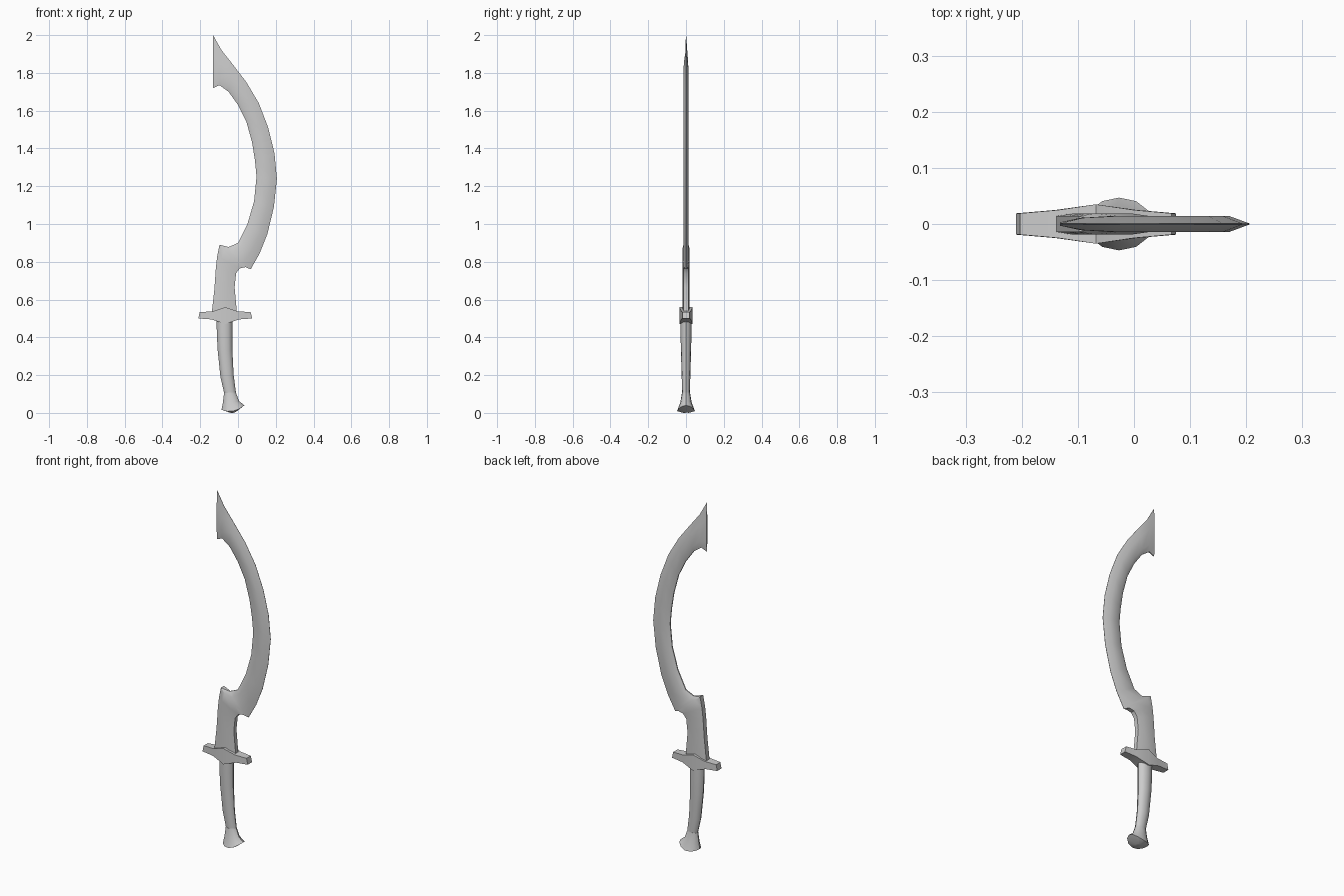
import bpy, bmesh
from math import sin, cos, pi

if "Cube" in bpy.data.objects:
    bpy.data.objects.remove(bpy.data.objects["Cube"])


def loft(name, rings, angle=35):
    """Skin a list of equal-sized vertex rings and cap both ends."""
    bm = bmesh.new()
    loops = [[bm.verts.new(p) for p in r] for r in rings]
    n = len(loops[0])
    for a, b in zip(loops, loops[1:]):
        for i in range(n):
            j = (i + 1) % n
            bm.faces.new((a[i], a[j], b[j], b[i]))
    bm.faces.new(loops[0])
    bm.faces.new(loops[-1])
    bmesh.ops.recalc_face_normals(bm, faces=bm.faces)
    me = bpy.data.meshes.new(name)
    bm.to_mesh(me)
    bm.free()
    ob = bpy.data.objects.new(name, me)
    bpy.context.collection.objects.link(ob)
    bpy.ops.object.select_all(action='DESELECT')
    ob.select_set(True)
    bpy.context.view_layer.objects.active = ob
    bpy.ops.object.shade_smooth_by_angle(angle=angle * pi / 180)
    return ob


def blade_ring(ox, oz, ix, iz, t, to, ti):
    """Section from outer edge to inner edge: bevel, flat, bevel."""
    half = [(0, to), (0.33, t), (0.8, t), (1, ti)]
    pts = half + [(f, -y) for f, y in reversed(half)]
    return [(ox + (ix - ox) * f, y, oz + (iz - oz) * f) for f, y in pts]


# Sickle blade: outer x, z, inner x, z, from the tip down to the guard
stations = [
    (-.132, 2.0, -.132, 1.72), (-.087, 1.92, -.098, 1.735),
    (-.024, 1.84, -.05, 1.70), (.045, 1.75, 0, 1.63),
    (.11, 1.64, .045, 1.54), (.16, 1.51, .075, 1.43),
    (.193, 1.375, .09, 1.335), (.206, 1.24, .098, 1.25),
    (.19, 1.09, .085, 1.12), (.155, .945, .05, 1.0),
    (.115, .845, 0, .90), (.067, .76, -.05, .878)]
rings = []
for k, s in enumerate(stations):
    t = (.003, .011)[k] if k < 2 else .014
    rings.append(blade_ring(*s, t, .0008, .001 if k == 0 else .003))

# Straight lower blade with blunt edges
for s in [(.04, .772, -.098, .89), (.01, .765, -.11, .83),
          (-.01, .74, -.117, .77), (-.018, .665, -.125, .655),
          (-.005, .52, -.14, .52)]:
    rings.append(blade_ring(*s, .019, .012, .014))
loft("blade", rings)

# Cross guard: x at top, x at bottom, half depth, bottom z, top z
guard = [(-.203, -.21, .019, .50, .534), (-.135, -.14, .025, .495, .537),
         (-.068, -.068, .035, .47, .56), (0, .005, .025, .495, .537),
         (.067, .075, .019, .50, .534)]
loft("cross_guard", [[(xt, -d, zt), (xt, d, zt), (xb, d, zb), (xb, -d, zb)]
                     for xt, xb, d, zb, zt in guard])


def oval(xl, zl, xr, zr, d, drop=0, n=12):
    """Tilted oval ring; drop lowers its front and back points."""
    cx, cz = (xl + xr) / 2, (zl + zr) / 2
    return [(cx + (xr - xl) / 2 * cos(a), d * sin(a),
             cz + (zr - zl) / 2 * cos(a) - drop * sin(a) ** 2)
            for a in (2 * pi * i / n for i in range(n))]


# Curved grip
loft("grip", [oval(-.114, .51, -.03, .51, .029), oval(-.112, .42, -.03, .42, .029),
              oval(-.108, .335, -.03, .335, .027), oval(-.093, .19, -.023, .2, .023),
              oval(-.071, .095, -.01, .10, .02)])

# Flared pommel with a shallow domed base
loft("pommel", [oval(-.074, .105, -.012, .11, .021), oval(-.08, .055, .006, .062, .030, .003),
                oval(-.087, .017, .034, .04, .047, .019),
                oval(-.045, .002, -.012, .005, .014, .0035)])
